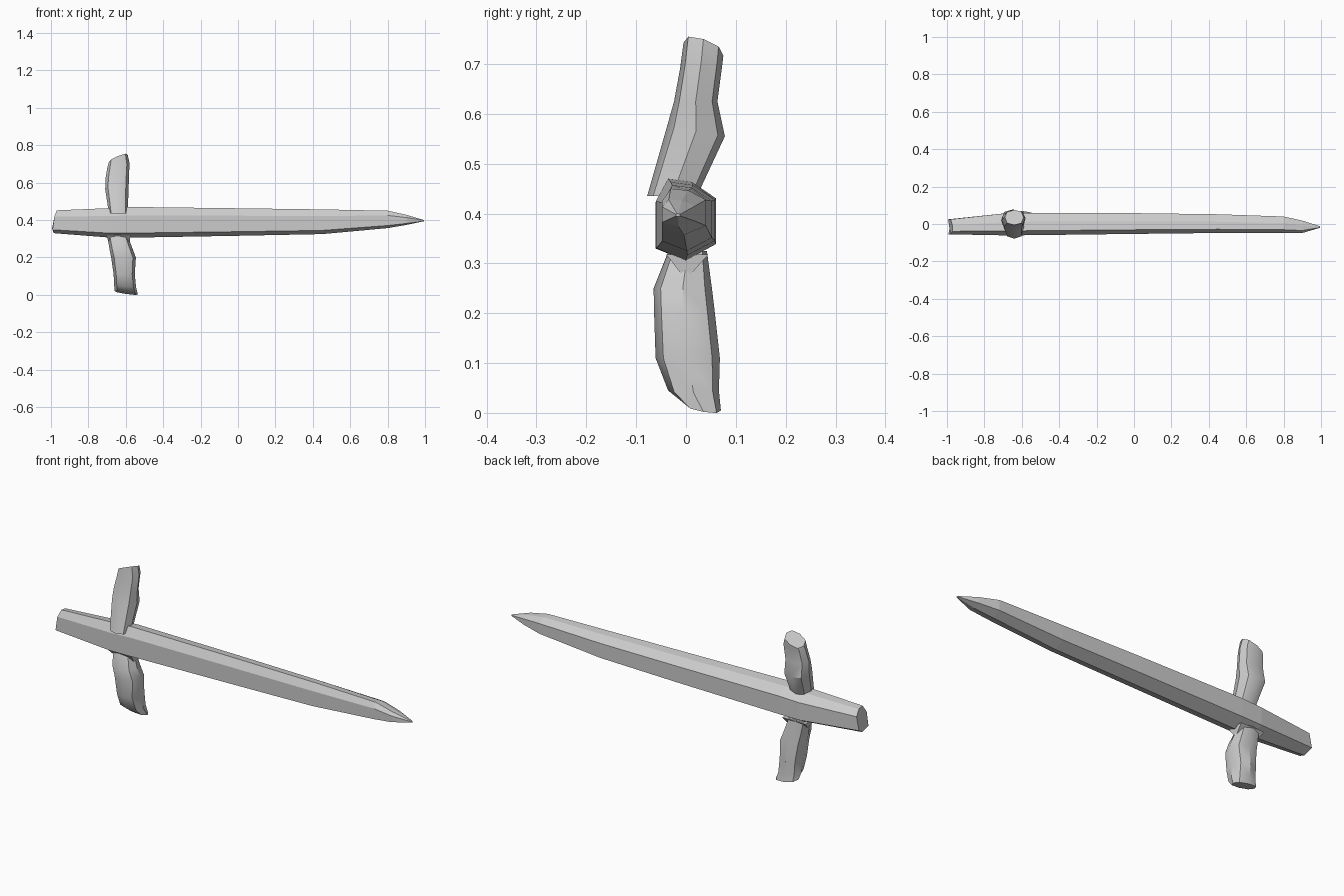
import bpy, bmesh, math

if "Cube" in bpy.data.objects:
    bpy.data.objects.remove(bpy.data.objects["Cube"])


def loft(name, rings, smooth=None):
    """Skin a stack of equal-length point rings and cap both ends."""
    bm = bmesh.new()
    rows = [[bm.verts.new(p) for p in ring] for ring in rings]
    n = len(rows[0])
    for a, b in zip(rows, rows[1:]):
        for i in range(n):
            j = (i + 1) % n
            bm.faces.new((a[i], a[j], b[j], b[i]))
    bm.faces.new(rows[0])
    bm.faces.new(rows[-1])
    bmesh.ops.recalc_face_normals(bm, faces=bm.faces[:])
    me = bpy.data.meshes.new(name)
    bm.to_mesh(me)
    bm.free()
    ob = bpy.data.objects.new(name, me)
    bpy.context.collection.objects.link(ob)
    if smooth:
        bpy.ops.object.select_all(action='DESELECT')
        ob.select_set(True)
        bpy.context.view_layer.objects.active = ob
        bpy.ops.object.shade_smooth_by_angle(angle=math.radians(smooth))
    return ob


# Blade and grip: one faceted bar, (x, y min, y max, z min, z max)
PROFILE = [(0, .15), (0, .73), (.2, 1), (.6, .96), (1, .76), (1, .2), (.5, 0)]
BLADE = [
    (-.98, -.055, .025, .330, .452),
    (-.68, -.061, .058, .306, .464),
    (-.57, -.060, .060, .306, .470),
    (.00, -.053, .058, .316, .463),
    (.45, -.048, .052, .325, .457),
    (.80, -.048, .040, .357, .450),
    (.90, -.048, .018, .374, .428),
    (.995, -.020, -.012, .394, .400),
]
rings = [[(x, y0 + u * (y1 - y0), z0 + v * (z1 - z0)) for u, v in PROFILE]
         for x, y0, y1, z0, z1 in BLADE]
# the butt end is cut at a slant
rings[0] = [(-1 + .03 * abs(z - .37) / .08, y, z) for x, y, z in rings[0]]
loft("blade", rings)


def guard(name, sections, sides=8):
    """Rounded guard arm: (z, x min, x max, y min, y max, x tilt, y tilt)."""
    out = []
    for z, x0, x1, y0, y1, tx, ty in sections:
        ring = []
        for i in range(sides):
            a = 2 * math.pi * i / sides
            # squarer than an ellipse
            c = math.copysign(abs(math.cos(a)) ** .8, math.cos(a))
            s = math.copysign(abs(math.sin(a)) ** .8, math.sin(a))
            ring.append(((x0 + x1) / 2 + c * (x1 - x0) / 2,
                         (y0 + y1) / 2 + s * (y1 - y0) / 2,
                         z + tx * c + ty * s))
        out.append(ring)
    return loft(name, out, 35)


# Upper arm of the cross guard
guard("upper_guard", [
    (.435, -.69, -.59, -.078, .022, 0, 0),
    (.565, -.71, -.585, -.038, .078, 0, -.01),
    (.625, -.708, -.583, -.024, .063, 0, 0),
    (.695, -.698, -.58, -.012, .073, .01, .005),
    (.730, -.69, -.59, -.005, .075, .02, -.013),
])

# Lower arm of the cross guard
guard("lower_guard", [
    (.325, -.700, -.592, -.035, .042, 0, 0),
    (.250, -.688, -.565, -.065, .052, 0, 0),
    (.200, -.678, -.546, -.064, .058, 0, 0),
    (.110, -.665, -.552, -.061, .068, 0, 0),
    (.045, -.662, -.545, -.036, .066, -.004, 0),
    (.011, -.660, -.535, .000, .070, -.009, -.006),
])

# Small pointed wedge where the lower arm meets the bar
loft("guard_wedge", [
    [(-.705, -.04, .318), (-.575, -.04, .318), (-.575, .045, .318), (-.705, .045, .318)],
    [(-.69, -.004, .28), (-.58, -.004, .272), (-.58, .004, .272), (-.69, .004, .28)],
])
